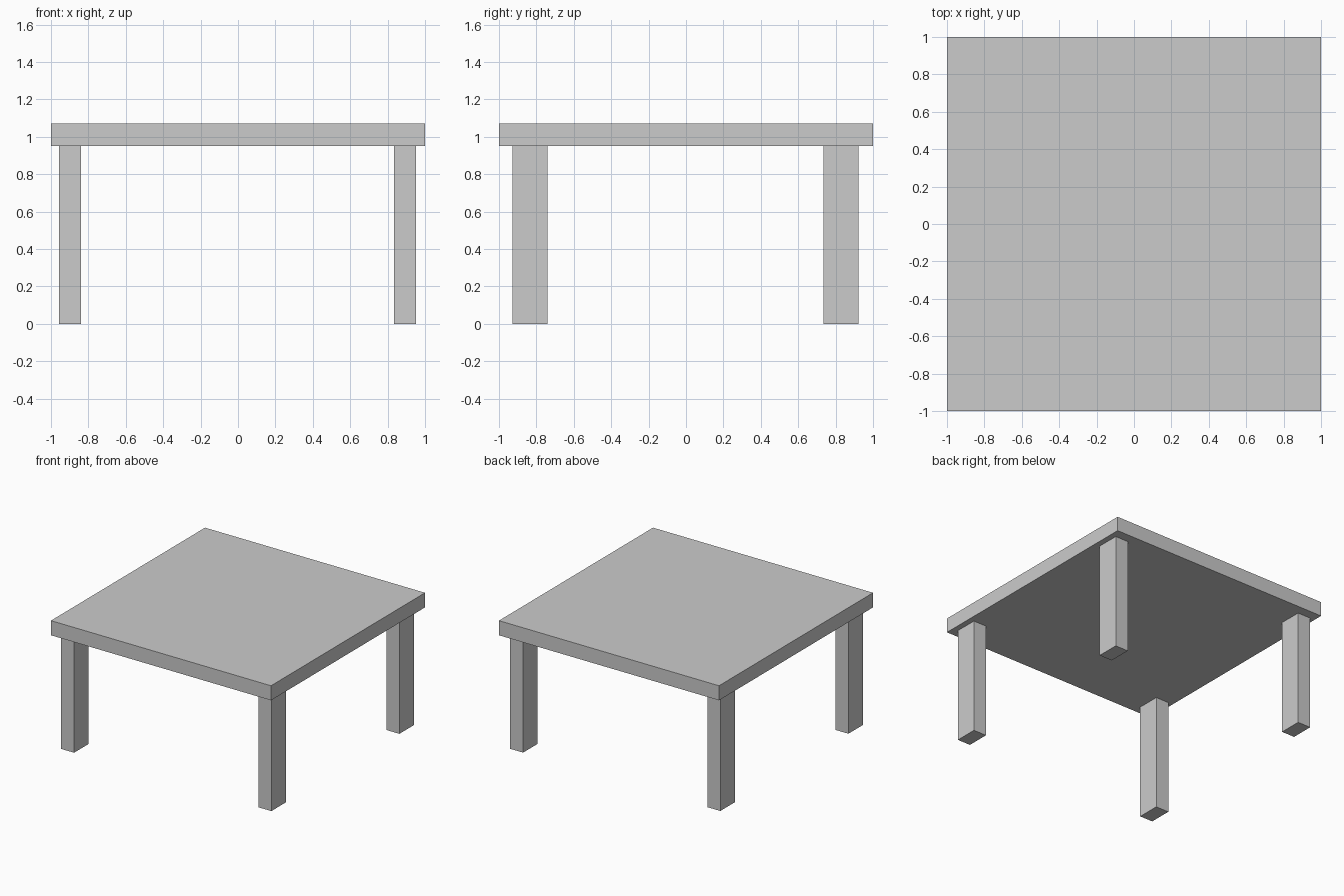
import bpy

if "Cube" in bpy.data.objects:
    bpy.data.objects.remove(bpy.data.objects["Cube"])


def box(name, center, size):
    bpy.ops.mesh.primitive_cube_add(size=1, location=center)
    obj = bpy.context.object
    obj.name = name
    obj.scale = size
    bpy.ops.object.transform_apply(location=False, rotation=False, scale=True)
    return obj


UNDERSIDE, TOP = 0.95, 1.07

# Square tabletop slab
box("tabletop", (0, 0, (UNDERSIDE + TOP) / 2), (2, 2, TOP - UNDERSIDE))

# Four rectangular legs, narrow in x and deeper in y
for side, x in (("left", -0.899), ("right", 0.894)):
    for end, y in (("front", -0.834), ("back", 0.828)):
        box(f"{end}_{side}_leg", (x, y, UNDERSIDE / 2), (0.118, 0.188, UNDERSIDE))
